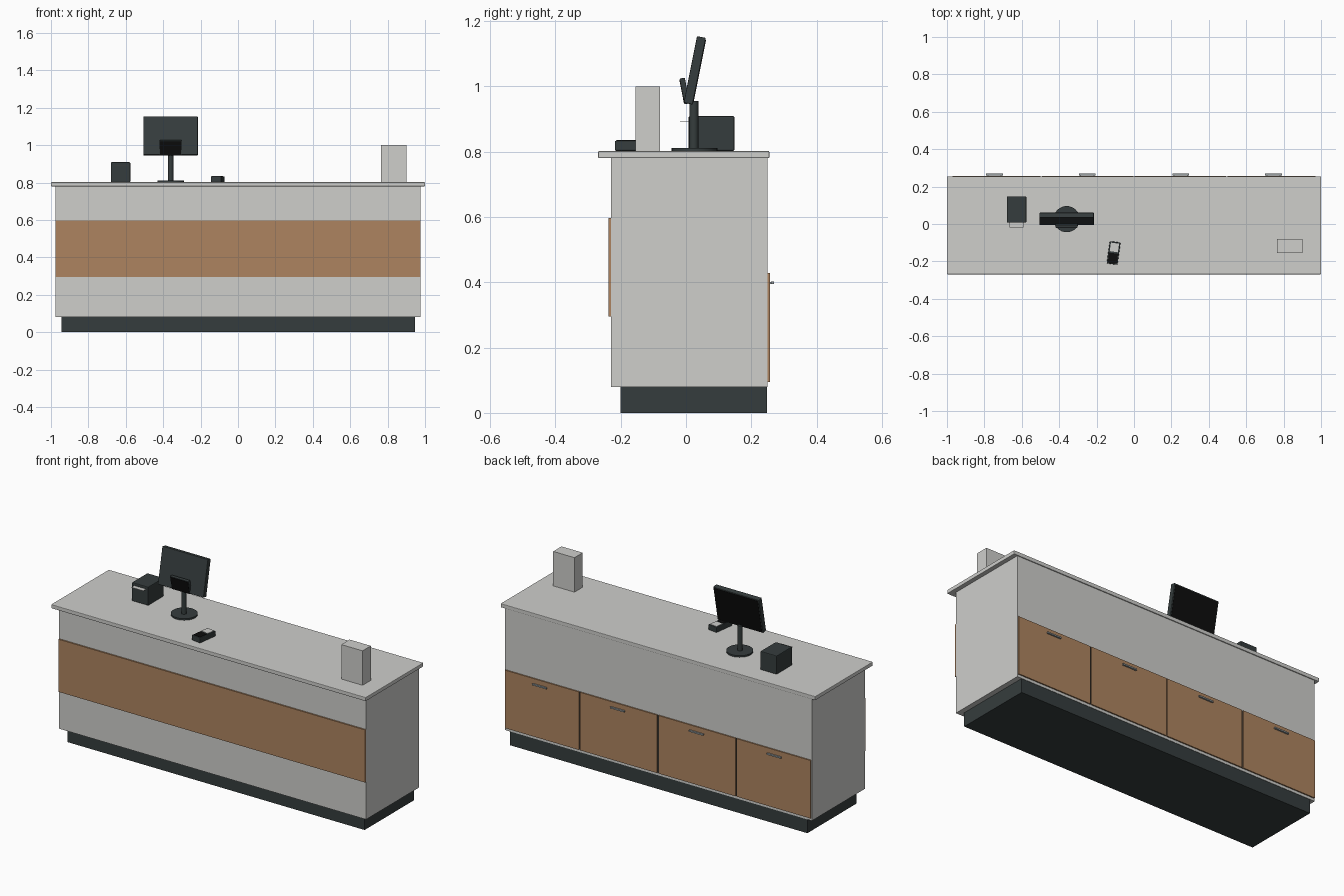
import bpy
from math import radians
from mathutils import Euler, Vector

cube = bpy.data.objects.get("Cube")
if cube:
    bpy.data.objects.remove(cube, do_unlink=True)


def material(name, r, g, b):
    m = bpy.data.materials.new(name)
    m.use_nodes = True
    m.diffuse_color = (r, g, b, 1)
    m.node_tree.nodes["Principled BSDF"].inputs["Base Color"].default_value = (r, g, b, 1)
    return m


LIGHT = material("light grey laminate", 0.62, 0.62, 0.60)
WOOD = material("wood", 0.42, 0.23, 0.115)
DARK = material("charcoal", 0.036, 0.046, 0.047)
BLACK = material("black glass", 0.004, 0.004, 0.004)
METAL = material("handle metal", 0.33, 0.36, 0.37)


def finish(obj, name, mat, bevel=0):
    obj.name = name
    obj.data.materials.append(mat)
    if bevel:
        mod = obj.modifiers.new("soft edges", "BEVEL")
        mod.width = bevel
        mod.segments = 2
    return obj


def box(name, mat, center, size, bevel=0, rot=(0, 0, 0), offset=(0, 0, 0)):
    """Box at center, turned by rot in degrees; offset is along its own axes."""
    turn = Euler([radians(a) for a in rot])
    place = Vector(center) + turn.to_matrix() @ Vector(offset)
    bpy.ops.mesh.primitive_cube_add(size=1, location=place, rotation=turn)
    obj = bpy.context.object
    obj.scale = size
    bpy.ops.object.transform_apply(location=False, rotation=False, scale=True)
    return finish(obj, name, mat, bevel)


def span(name, mat, low, high, bevel=0):
    """Upright box between two corners."""
    a, b = Vector(low), Vector(high)
    return box(name, mat, (a + b) / 2, b - a, bevel)


def cylinder(name, mat, center, radius, depth):
    bpy.ops.mesh.primitive_cylinder_add(vertices=32, radius=radius, depth=depth, location=center)
    bpy.ops.object.shade_smooth_by_angle()
    return finish(bpy.context.object, name, mat)


# Counter carcass
span("plinth", DARK, (-0.945, -0.20, 0), (0.945, 0.248, 0.08))
span("counter_body", LIGHT, (-0.975, -0.23, 0.08), (0.975, 0.25, 0.78))
span("countertop", LIGHT, (-1, -0.269, 0.78), (1, 0.255, 0.802), 0.003)
span("front_wood_panel", WOOD, (-0.975, -0.238, 0.295), (0.975, -0.23, 0.597))

# Cabinet doors with bar handles, and shadow gaps between them
seams = (-0.975, -0.497, 0, 0.497, 0.975)
for i, (left, right) in enumerate(zip(seams, seams[1:]), 1):
    span(f"door_{i}", WOOD, (left + 0.004, 0.25, 0.095), (right - 0.004, 0.257, 0.428))
    x = (-0.745, -0.25, 0.25, 0.745)[i - 1]
    span(f"handle_{i}", METAL, (x - 0.045, 0.26, 0.394), (x + 0.045, 0.269, 0.402))
    for side in (-1, 1):
        box(f"handle_post_{i}", METAL, (x + side * 0.035, 0.259, 0.398), (0.005, 0.006, 0.005))
for x in seams[1:-1]:
    span("door_gap", DARK, (x - 0.004, 0.25, 0.095), (x + 0.004, 0.251, 0.428))

# Till screen on a stand, with a small customer display in front
X = -0.36
cylinder("stand_base", DARK, (X, 0.026, 0.806), 0.07, 0.01)
cylinder("stand_pole", DARK, (X, 0.024, 0.882), 0.014, 0.146)
screen, lean = (X, 0.027, 1.049), (-11.3, 0, 0)
box("screen_housing", DARK, screen, (0.29, 0.028, 0.208), 0.003, lean)
box("screen_glass", BLACK, screen, (0.278, 0.002, 0.196), 0, lean, (0, 0.0145, 0))
display, tilt = (X, -0.004, 0.986), (11, 0, 0)
box("customer_display", DARK, display, (0.118, 0.016, 0.08), 0.002, tilt)
box("customer_display_glass", BLACK, display, (0.112, 0.002, 0.074), 0, tilt, (0, -0.0085, 0))

# Receipt printer with a paper slip
span("receipt_printer", DARK, (-0.68, 0.008, 0.802), (-0.576, 0.148, 0.909), 0.004)
span("paper_slip", LIGHT, (-0.665, -0.018, 0.892), (-0.59, 0.012, 0.894))

# Card terminal
terminal, turn = (-0.109, -0.155, 0.818), (0, 0, -8)
box("card_terminal", DARK, terminal, (0.058, 0.12, 0.031), 0.004, turn)
box("terminal_screen", LIGHT, terminal, (0.044, 0.046, 0.002), 0, turn, (0, 0.03, 0.016))
box("terminal_keypad", BLACK, terminal, (0.048, 0.054, 0.002), 0, turn, (0, -0.028, 0.016))

# Upright holder at the other end
span("counter_box", LIGHT, (0.765, -0.155, 0.802), (0.9, -0.08, 1.0))
